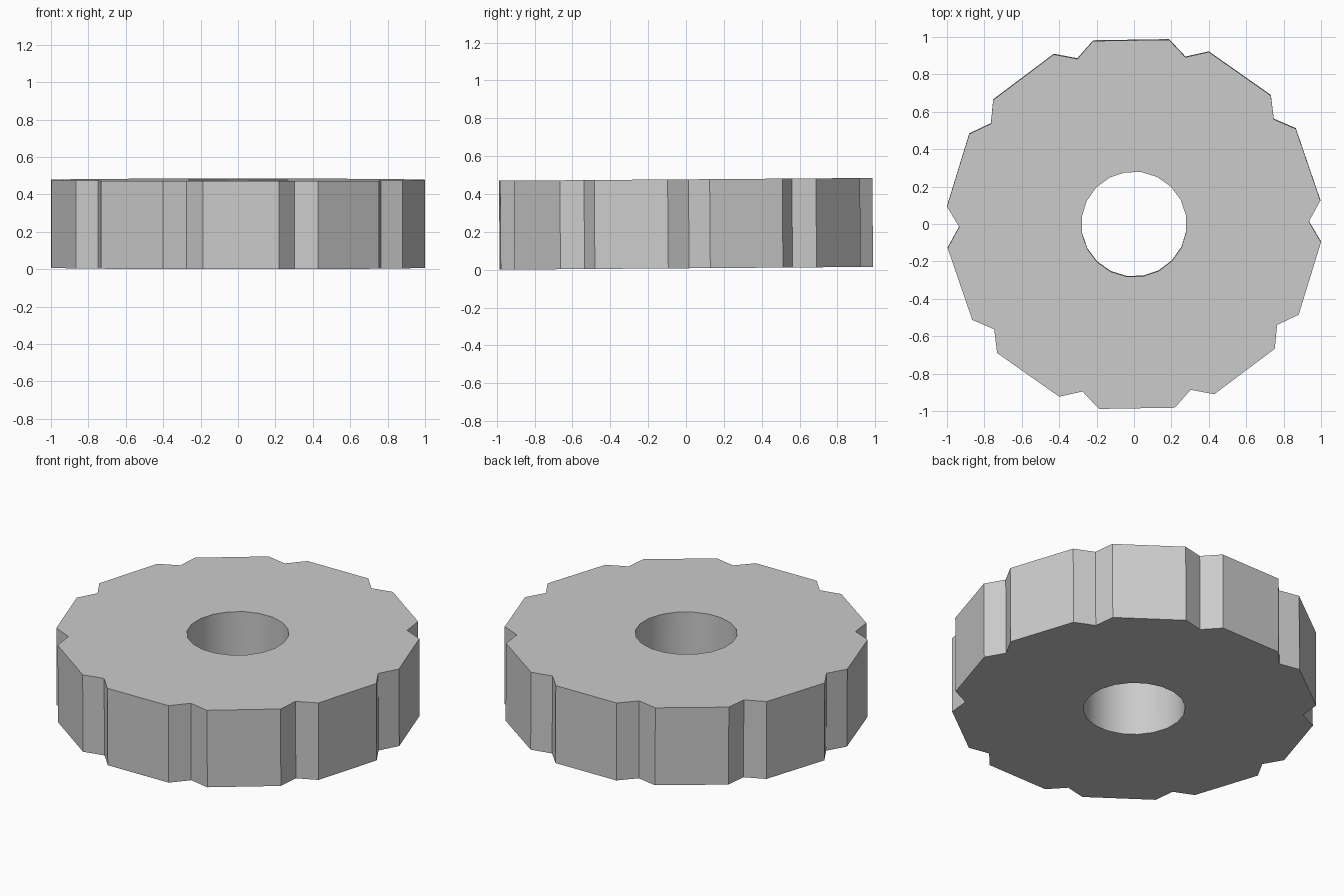
import bpy, bmesh
from math import radians, cos, sin, atan
from mathutils import Matrix

if "Cube" in bpy.data.objects:
    bpy.data.objects.remove(bpy.data.objects["Cube"])

TEETH, HEIGHT = 10, 0.47
TURN = 0.9      # slight twist of the whole wheel, degrees


def polar(r, deg):
    a = radians(deg + TURN)
    return (r * cos(a), r * sin(a), 0)


# Notched rim: a valley point with two tooth corners around it, ten times
rim = []
for i in range(TEETH):
    c = i * 360 / TEETH
    rim += [polar(1.0045, c - 6.35), polar(0.935, c), polar(1.0045, c + 6.35)]

# Twenty-sided centre bore
bore = [polar(0.282, 9 + 18 * i) for i in range(20)]

bm = bmesh.new()
edges = []
for loop in (rim, bore):
    vs = [bm.verts.new(p) for p in loop]
    edges += [bm.edges.new((vs[i - 1], vs[i])) for i in range(len(vs))]

# Fill the disc between both outlines and extrude it upwards
bmesh.ops.triangle_fill(bm, edges=edges, use_beauty=True)
res = bmesh.ops.extrude_face_region(bm, geom=bm.faces[:], use_keep_orig=True)
top = [g for g in res["geom"] if isinstance(g, bmesh.types.BMVert)]
bmesh.ops.translate(bm, verts=top, vec=(0, 0, HEIGHT))
bmesh.ops.recalc_face_normals(bm, faces=bm.faces[:])

# The wheel leans very slightly: the back sits a touch higher
bm.transform(Matrix.Translation((0, 0, 0.2425))
             @ Matrix.Rotation(atan(0.0075), 4, 'X')
             @ Matrix.Translation((0, 0, -HEIGHT / 2)))

mesh = bpy.data.meshes.new("notched_wheel")
bm.to_mesh(mesh)
bm.free()
wheel = bpy.data.objects.new("notched_wheel", mesh)
bpy.context.collection.objects.link(wheel)

# Smooth bore wall, sharp edges everywhere else
bpy.context.view_layer.objects.active = wheel
wheel.select_set(True)
bpy.ops.object.shade_smooth_by_angle(angle=radians(25))
